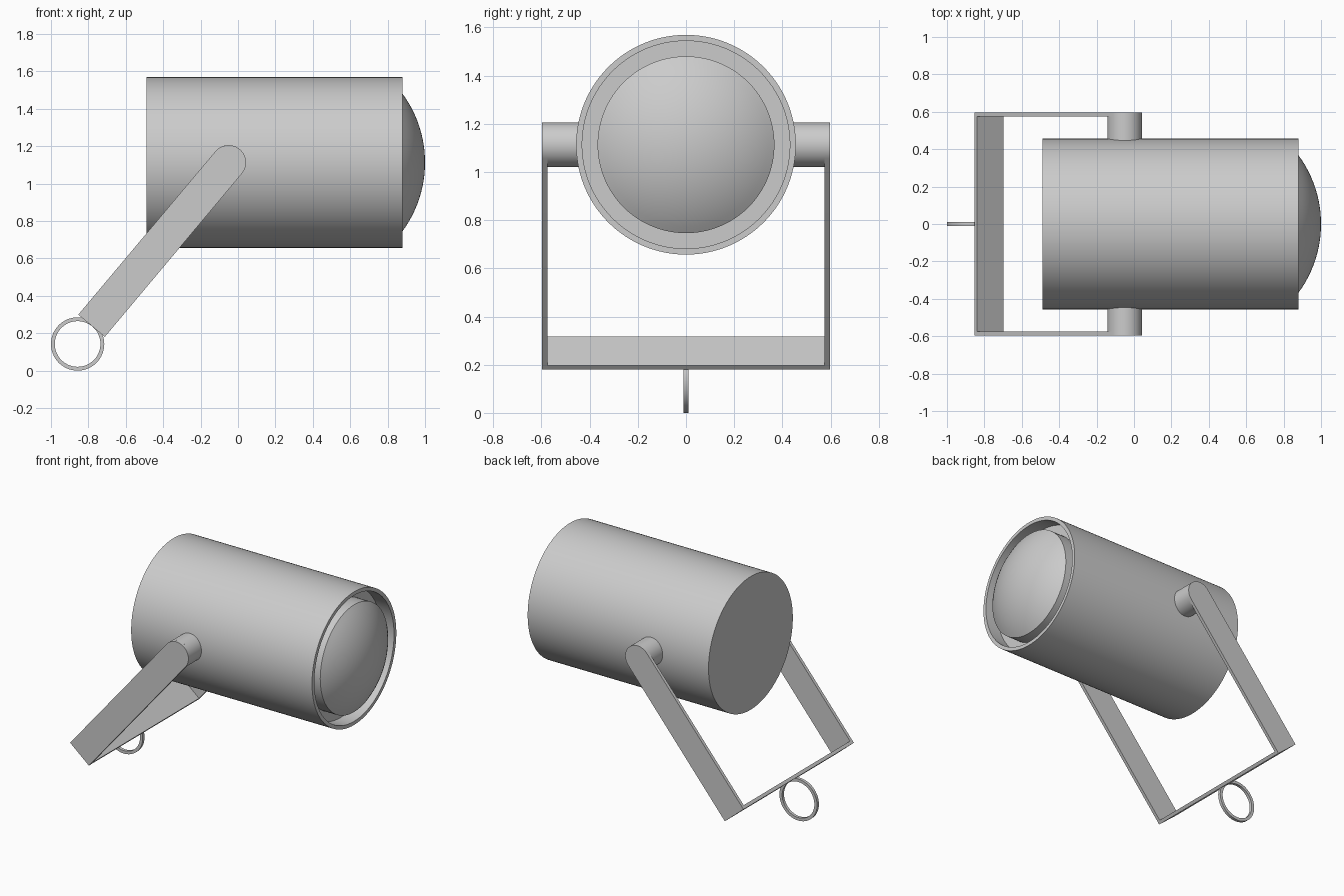
import bpy, bmesh, math
from mathutils import Vector, Matrix

if "Cube" in bpy.data.objects:
    bpy.data.objects.remove(bpy.data.objects["Cube"])

grey = bpy.data.materials.new("light grey")
grey.diffuse_color = (0.6, 0.6, 0.6, 1)
grey.use_nodes = True
grey.node_tree.nodes["Principled BSDF"].inputs["Base Color"].default_value = grey.diffuse_color

PIVOT = Vector((-0.05, 0, 1.113))   # tilt axis of the lamp
FOOT = Vector((-0.783, 0, 0.24))    # lower end of the yoke
AXIS_Z = 1.113


def finish(name, bm, smooth=True):
    bmesh.ops.remove_doubles(bm, verts=bm.verts, dist=1e-5)
    bmesh.ops.recalc_face_normals(bm, faces=bm.faces)
    me = bpy.data.meshes.new(name)
    bm.to_mesh(me)
    bm.free()
    me.materials.append(grey)
    ob = bpy.data.objects.new(name, me)
    bpy.context.collection.objects.link(ob)
    if smooth:
        bpy.ops.object.select_all(action='DESELECT')
        ob.select_set(True)
        bpy.context.view_layer.objects.active = ob
        bpy.ops.object.shade_smooth_by_angle(angle=math.radians(30))
    return ob


def lathe(name, profile, centre, axis, steps=96, closed=False):
    """Spin (distance along axis, radius) points around an axis."""
    bm = bmesh.new()
    turn = Vector((1, 0, 0)).rotation_difference(Vector(axis)).to_matrix()
    vs = [bm.verts.new(Vector(centre) + turn @ Vector((a, 0, r))) for a, r in profile]
    pairs = list(zip(vs, vs[1:])) + ([(vs[-1], vs[0])] if closed else [])
    edges = [bm.edges.new(p) for p in pairs]
    bmesh.ops.spin(bm, geom=vs + edges, cent=centre, axis=axis,
                   angle=2 * math.pi, steps=steps, use_merge=True)
    return finish(name, bm)


def prism(name, outline, y0, y1):
    """Extrude an (x, z) outline along y."""
    bm = bmesh.new()
    face = bm.faces.new([bm.verts.new((x, y0, z)) for x, z in outline])
    geom = bmesh.ops.extrude_face_region(bm, geom=[face])["geom"]
    moved = [g for g in geom if isinstance(g, bmesh.types.BMVert)]
    bmesh.ops.translate(bm, verts=moved, vec=(0, y1 - y0, 0))
    return finish(name, bm)


# Housing with a recessed front
lathe("lamp_housing", [(-0.49, 0), (-0.49, 0.456), (0.88, 0.456),
                       (0.88, 0.431), (0.78, 0.431), (0.78, 0)],
      (0, 0, AXIS_Z), (1, 0, 0), 128)

# Lens: short barrel with a spherical cap
rim, bulge = 0.367, 0.12
R = (rim ** 2 + bulge ** 2) / (2 * bulge)
top = math.asin(rim / R)
cap = [(1.0 - R + R * math.cos(top * (1 - i / 12)), R * math.sin(top * (1 - i / 12)))
       for i in range(13)]
lathe("lens", [(0.775, 0), (0.775, rim)] + cap, (0, 0, AXIS_Z), (1, 0, 0))

# Yoke arms with a round upper end, and the pivot pins
along = (FOOT - PIVOT).normalized()
side = Vector((-along.z, 0, along.x))
half = 0.0925
outline = [FOOT - side * half, FOOT + side * half]
for i in range(25):
    a = math.pi * i / 24
    outline.append(PIVOT + side * half * math.cos(a) - along * half * math.sin(a))
outline = [(p.x, p.z) for p in outline]
for s, label in ((-1, "front"), (1, "back")):
    prism(label + "_yoke_arm", outline, s * 0.575, s * 0.597)
    lathe(label + "_pivot_pin", [(0.43, 0), (0.43, half), (0.576, half), (0.576, 0)],
          PIVOT, (0, s, 0), 48)

# Cross bar joining the arms
bar = [FOOT + side * half, FOOT - side * half,
       FOOT - side * half - along * 0.022, FOOT + side * half - along * 0.022]
prism("yoke_cross_bar", [(p.x, p.z) for p in bar], -0.576, 0.576)

# Hanging ring
lathe("hanging_ring", [(-0.01, 0.1425), (0.01, 0.1425), (0.01, 0.122), (-0.01, 0.122)],
      (-0.8575, 0, 0.1425), (0, 1, 0), 64, closed=True)
